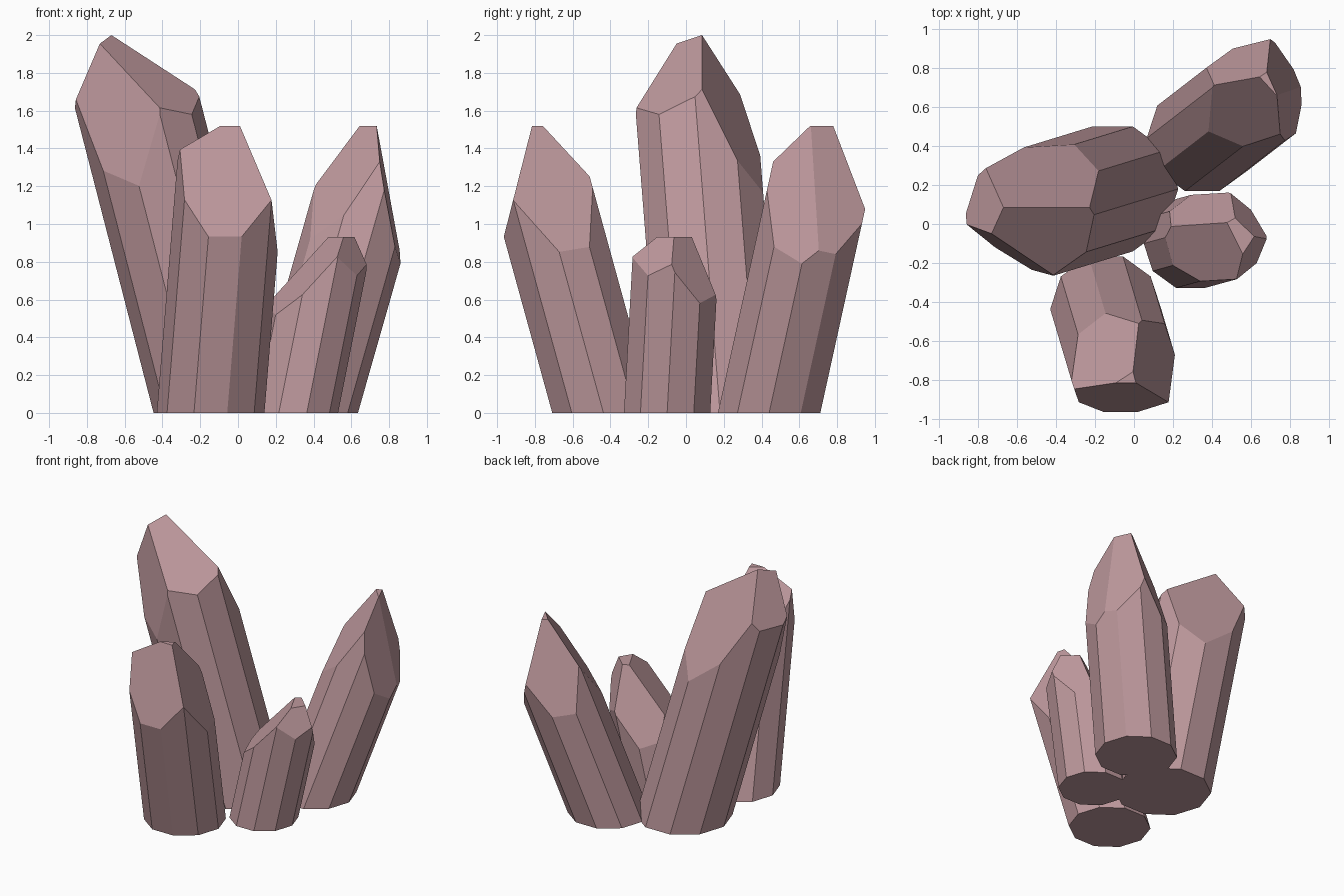
import bpy, bmesh
from math import cos, sin, radians
from mathutils import Vector

if "Cube" in bpy.data.objects:
    bpy.data.objects.remove(bpy.data.objects["Cube"])

mat = bpy.data.materials.new("rose_quartz")
mat.diffuse_color = (0.52, 0.32, 0.34, 1)
mat.use_nodes = True
mat.node_tree.nodes["Principled BSDF"].inputs["Base Color"].default_value = mat.diffuse_color


def crystal(name, centre, radius, lean, facets, height=2.6):
    """Leaning ten-sided prism, trimmed by planes.
    Each facet: a point on the plane and the slopes dz/dx, dz/dy."""
    bm = bmesh.new()
    rings = []
    for z in (0, height):
        rings.append([bm.verts.new((centre[0] + lean[0] * z + radius * cos(radians(36 * i)),
                                    centre[1] + lean[1] * z + radius * sin(radians(36 * i)), z))
                      for i in range(10)])
    low, top = rings
    bm.faces.new(low[::-1])
    bm.faces.new(top)
    for i in range(10):
        j = (i + 1) % 10
        bm.faces.new((low[i], low[j], top[j], top[i]))
    # cut each tip facet and close the opening
    for point, gx, gy in facets:
        bmesh.ops.bisect_plane(bm, geom=bm.verts[:] + bm.edges[:] + bm.faces[:], dist=1e-5,
                               plane_co=point, plane_no=Vector((-gx, -gy, 1)).normalized(),
                               clear_outer=True)
        rim = [e for e in bm.edges if e.is_boundary]
        if rim:
            bmesh.ops.holes_fill(bm, edges=rim, sides=0)
    bmesh.ops.recalc_face_normals(bm, faces=bm.faces[:])
    mesh = bpy.data.meshes.new(name)
    bm.to_mesh(mesh)
    bm.free()
    mesh.materials.append(mat)
    obj = bpy.data.objects.new(name, mesh)
    bpy.context.collection.objects.link(obj)


# tall crystal leaning left
tip = (-0.67, 0.085, 2.0)
crystal("tall_crystal", (-0.11, 0.18), 0.337, (-0.258, -0.079), [
    (tip, -0.65, 0.63),
    (tip, -0.65, -1.85),
    (tip, 2.1, -0.62),
    ((-0.73, -0.05, 1.96), 6.5, 11.3),
])

# crystal leaning to the front
crystal("front_crystal", (-0.145, -0.437), 0.285, (0.082, -0.275), [
    ((-0.04, -0.815, 1.52), 0, 3.93),
    ((0.01, -0.815, 1.52), -2.8, -0.75),
    ((0.0, -0.755, 1.52), 0.76, -1.17),
    ((0, 0, 1.52), 0, 0),
])

# crystal leaning back and right
crystal("back_crystal", (0.35, 0.44), 0.285, (0.285, 0.22), [
    ((0.64, 0.76, 1.52), 1.15, 1.06),
    ((0.86, 0.61, 0.79), -5.6, 0.5),
    ((0.69, 0.76, 1.52), -4.7, -2.1),
    ((0.66, 0.765, 1.52), 1.84, -2.8),
    ((0, 0, 1.52), 0, 0),
])

# small crystal on the right
crystal("small_crystal", (0.29, -0.1), 0.24, (0.2, 0.055), [
    ((0.52, -0.285, 0.82), 1.06, 0.53),
    ((0.5, 0.02, 0.93), 1.25, -2.2),
    ((0.52, 0.03, 0.93), -2.8, -2.9),
    ((0.6, -0.09, 0.93), -2.0, 1.3),
    ((0, 0, 0.93), 0, 0),
])
